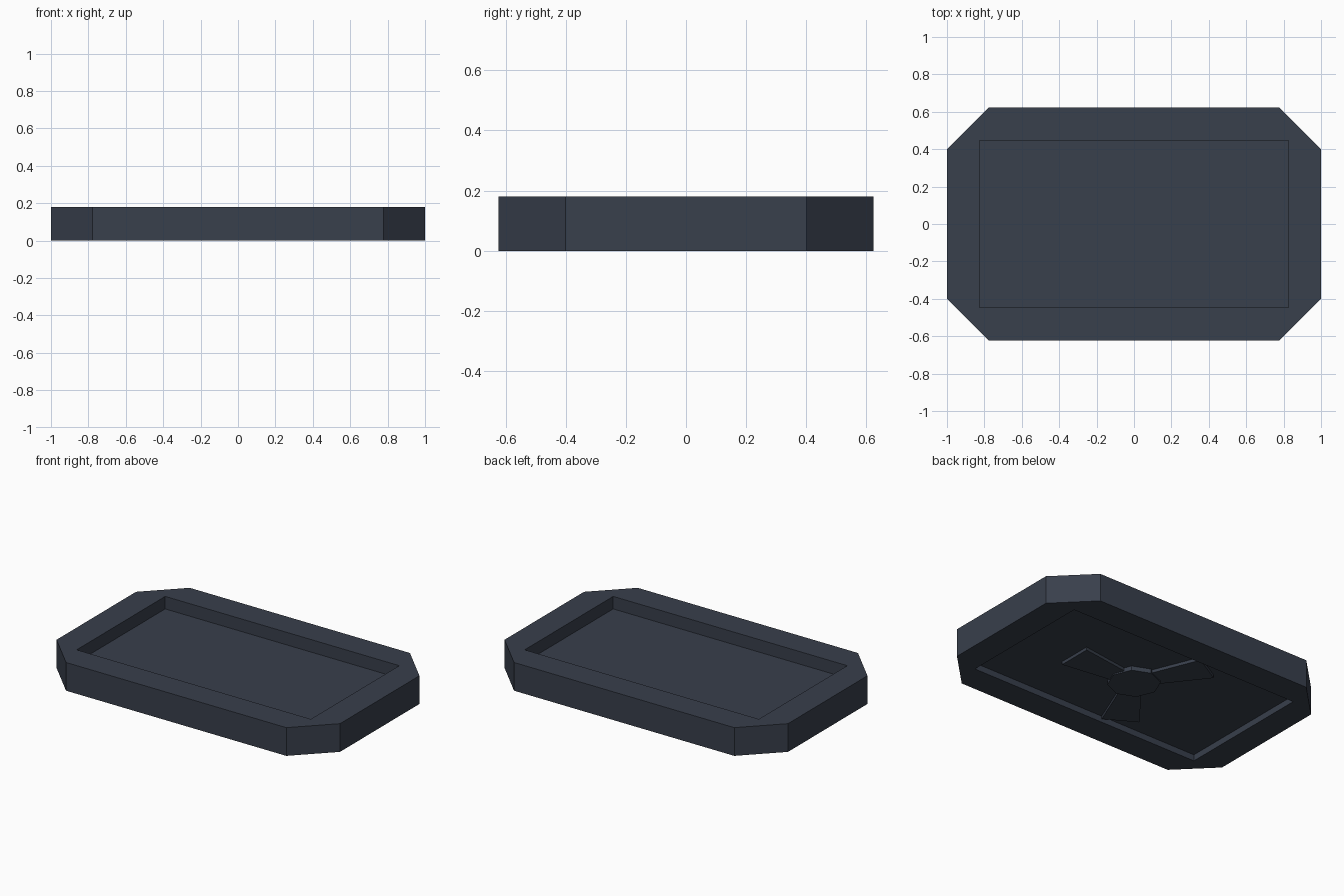
import bpy, bmesh, math

if "Cube" in bpy.data.objects:
    bpy.data.objects.remove(bpy.data.objects["Cube"])

slate = bpy.data.materials.new("dark slate")
slate.diffuse_color = (0.040, 0.050, 0.072, 1)
slate.use_nodes = True
slate.node_tree.nodes["Principled BSDF"].inputs["Base Color"].default_value = slate.diffuse_color


def finish(name, bm):
    bmesh.ops.recalc_face_normals(bm, faces=bm.faces)
    me = bpy.data.meshes.new(name)
    bm.to_mesh(me)
    bm.free()
    me.materials.append(slate)
    ob = bpy.data.objects.new(name, me)
    bpy.context.collection.objects.link(ob)
    return ob


def prism(name, pts, z0, z1, angle=0.0):
    """Extrude a flat outline from z0 to z1, turned about z."""
    bm = bmesh.new()
    c, s = math.cos(angle), math.sin(angle)
    f = bm.faces.new([bm.verts.new((x * c - y * s, x * s + y * c, z0)) for x, y in pts])
    r = bmesh.ops.extrude_face_region(bm, geom=[f])
    for v in r["geom"]:
        if isinstance(v, bmesh.types.BMVert):
            v.co.z = z1
    return finish(name, bm)


def rect(x, y):
    return [(-x, -y), (x, -y), (x, y), (-x, y)]


# Tray body with chamfered corners
X, Y, C, H = 1.0, 0.623, 0.223, 0.18
outline = [(X, -Y + C), (X, Y - C), (X - C, Y), (-X + C, Y),
           (-X, Y - C), (-X, -Y + C), (-X + C, -Y), (X - C, -Y)]
body = prism("tray_body", outline, 0, H)

# Recesses on top and underneath
for name, z0, z1 in (("top_recess_cutter", 0.10, 0.3), ("bottom_recess_cutter", -0.1, 0.04)):
    cutter = prism(name, rect(0.826, 0.446), z0, z1)
    cutter.hide_render = True
    cutter.hide_set(True)
    m = body.modifiers.new(name, "BOOLEAN")
    m.operation = "DIFFERENCE"
    m.solver = "EXACT"
    m.object = cutter

# Three-bladed emblem under the tray: hub and blades
hub = [(0.155 * math.cos(math.tau * i / 8), 0.155 * math.sin(math.tau * i / 8)) for i in range(8)]
prism("hub", hub, 0.012, 0.045)
blade = [(0.13, -0.066), (0.45, -0.11), (0.45, 0.11), (0.13, 0.066)]
for i in range(3):
    prism(f"blade_{i + 1}", blade, 0.02, 0.045, math.tau * i / 3)
